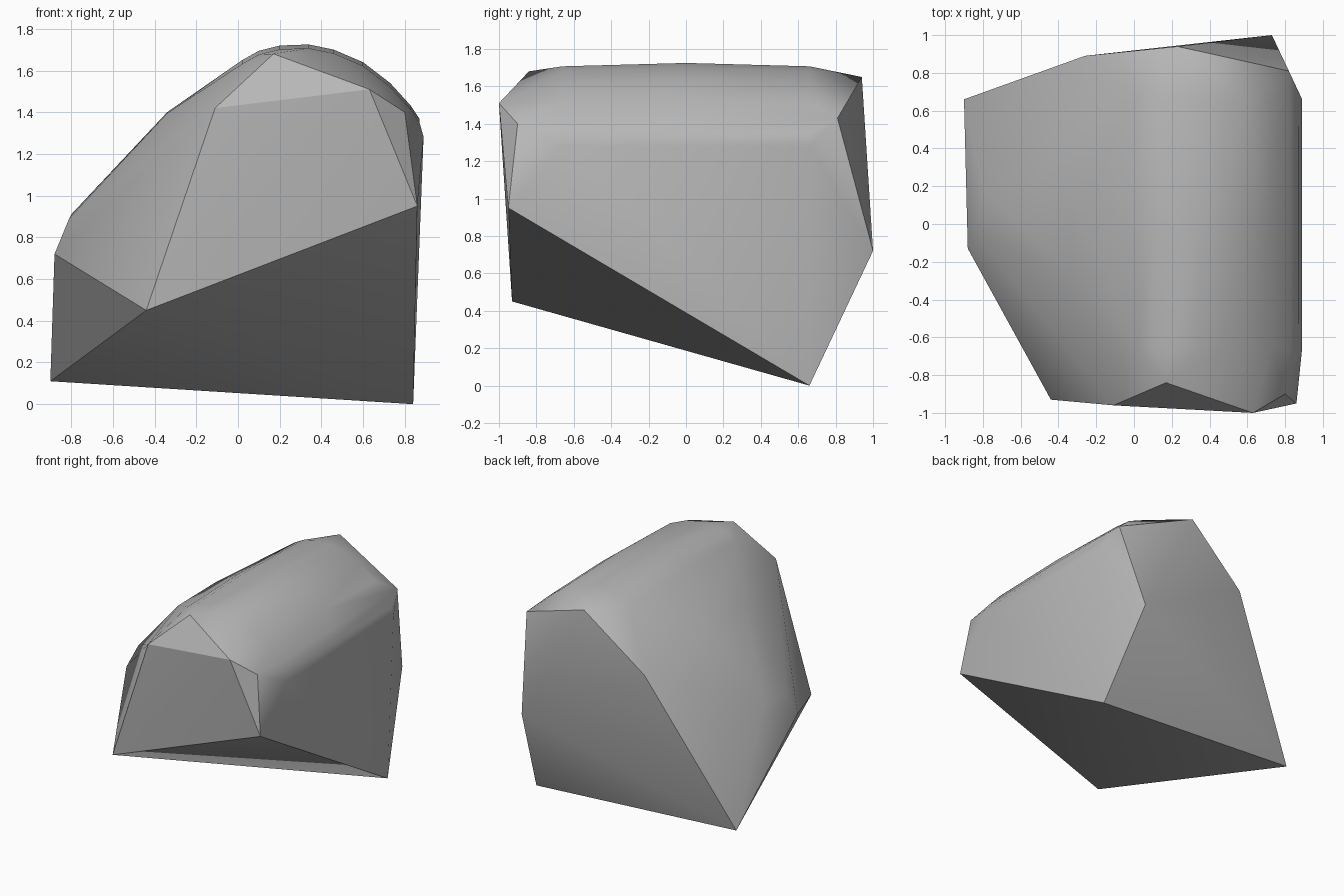
import bpy, bmesh, math

cube = bpy.data.objects.get("Cube")
if cube:
    bpy.data.objects.remove(cube, do_unlink=True)

# Stone colour
stone = bpy.data.materials.new("grey_stone")
stone.use_nodes = True
colour = (0.47, 0.47, 0.47, 1)
stone.diffuse_color = colour
stone.node_tree.nodes["Principled BSDF"].inputs["Base Color"].default_value = colour

# Chipped corners of the boulder
corners = [
    (-0.44, -0.93, 0.45), (0.86, -0.95, 0.95),                      # front foot
    (-0.11, -0.96, 1.42), (0.17, -0.84, 1.68), (0.63, -1.0, 1.51),  # front brow
    (0.80, -0.90, 1.40),
    (0.84, 0.66, 0.0), (-0.90, 0.66, 0.11),                         # base
    (0.73, 1.0, 0.72), (0.23, 0.94, 1.65), (0.82, 0.81, 1.43),      # back
    (-0.26, 0.89, 1.25), (0.0, 0.80, 1.53),
    (-0.88, -0.13, 0.72), (-0.80, 0.18, 0.91), (-0.81, -0.08, 0.89),  # low shoulder
    (-0.34, -0.25, 1.395), (-0.34, 0.2, 1.40),                      # sloping side
]

# Rounded crest swept from front to back
crest = [(0.02, 1.65), (0.10, 1.695), (0.20, 1.72), (0.34, 1.725), (0.46, 1.70),
         (0.60, 1.64), (0.73, 1.54), (0.83, 1.43), (0.87, 1.37), (0.89, 1.30)]
for y, drop in ((-0.66, 0.018), (0, 0), (0.66, 0.018)):
    corners += [(x, y, z - drop) for x, z in crest]

bm = bmesh.new()
for p in corners:
    bm.verts.new(p)
hull = bmesh.ops.convex_hull(bm, input=bm.verts[:])
loose = [v for v in bm.verts if not v.link_faces]
bmesh.ops.delete(bm, geom=loose, context='VERTS')
bmesh.ops.dissolve_limit(bm, angle_limit=math.radians(1), verts=bm.verts[:], edges=bm.edges[:])
bmesh.ops.recalc_face_normals(bm, faces=bm.faces[:])

mesh = bpy.data.meshes.new("boulder")
bm.to_mesh(mesh)
bm.free()
mesh.materials.append(stone)
boulder = bpy.data.objects.new("boulder", mesh)
bpy.context.collection.objects.link(boulder)

# Soft crest, crisp chipped edges
bpy.ops.object.select_all(action='DESELECT')
boulder.select_set(True)
bpy.context.view_layer.objects.active = boulder
bpy.ops.object.shade_smooth_by_angle(angle=math.radians(30))
